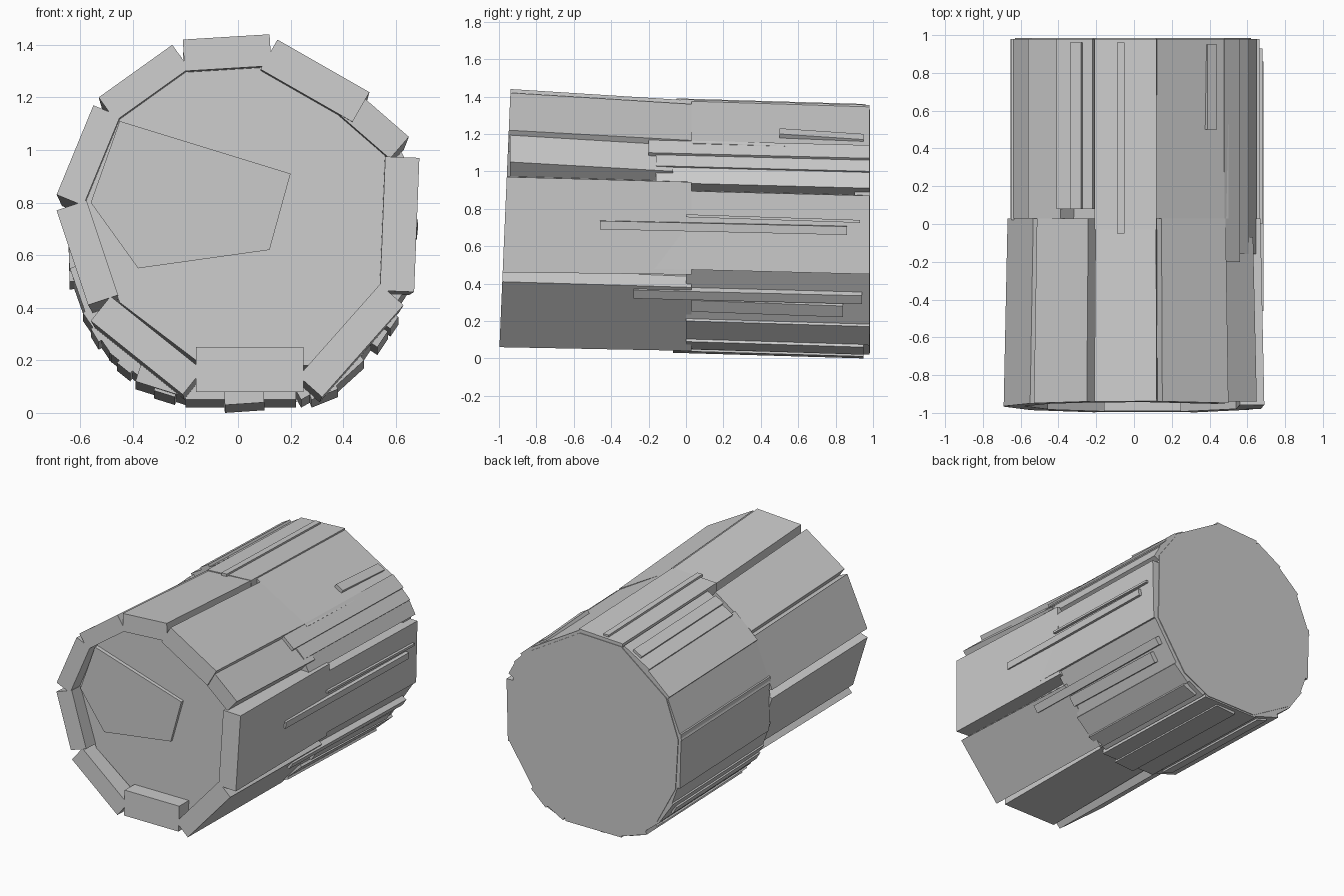
import bpy, bmesh
from mathutils import Vector

AXIS = Vector((0, 0.73))   # drum axis in the x, z plane


def prism(name, pts, y0, y1, drift=-0.04, scale=1.0, lean=0.0):
    """Extrude an (x, z) outline along y, sinking and shrinking toward the back."""
    bm = bmesh.new()
    front = [bm.verts.new((x, y0 + lean * z, z)) for x, z in pts]
    back = []
    for p in pts:
        q = AXIS + (Vector(p) - AXIS) * scale
        back.append(bm.verts.new((q.x, y1, q.y + drift)))
    bm.faces.new(front)
    bm.faces.new(back[::-1])
    n = len(pts)
    for i in range(n):
        j = (i + 1) % n
        bm.faces.new((front[i], front[j], back[j], back[i]))
    bmesh.ops.recalc_face_normals(bm, faces=bm.faces)
    me = bpy.data.meshes.new(name)
    bm.to_mesh(me)
    bm.free()
    ob = bpy.data.objects.new(name, me)
    bpy.context.collection.objects.link(ob)
    return ob


def plank(name, ax, az, bx, bz, t, y0, y1, **kw):
    """Board whose outer face spans a-b; thickness t goes toward the axis."""
    a, b = Vector((ax, az)), Vector((bx, bz))
    n = Vector((-(b - a).y, (b - a).x)).normalized()
    if n.dot(AXIS - (a + b) / 2) < 0:
        n = -n
    return prism(name, [a, b, b + n * t, a + n * t], y0, y1, **kw)


# Solid core, recessed behind the front ring, and the raised panel on it
core = [(-0.18, 1.31), (0.08, 1.32), (0.45, 1.10), (0.56, 0.98), (0.55, 0.45),
        (0.27, 0.18), (-0.16, 0.20), (-0.45, 0.42), (-0.60, 0.80), (-0.46, 1.11)]
prism("core", core, -0.89, 0.97, drift=-0.07, scale=0.98, lean=0.02)
prism("front_panel", [(-0.45, 1.11), (0.20, 0.91), (0.12, 0.62), (-0.38, 0.55), (-0.56, 0.80)],
      -0.895, -0.80, drift=0)

# Front ring of boards, outer edges clockwise from the top
front = [
    (-0.21, 1.42, 0.12, 1.44, 0.12),
    (0.15, 1.42, 0.50, 1.22, 0.13),
    (0.42, 1.25, 0.65, 1.05, 0.11),
    (0.69, 0.97, 0.67, 0.46, 0.13),
    (0.63, 0.41, 0.32, 0.06, 0.12),
    (0.25, 0.08, -0.16, 0.08, 0.17),
    (-0.21, 0.07, -0.56, 0.35, 0.12),
    (-0.57, 0.41, -0.69, 0.77, 0.12),
    (-0.69, 0.83, -0.55, 1.17, 0.11),
    (-0.53, 1.20, -0.25, 1.40, 0.11),
]
for i, p in enumerate(front):
    if i == 2:   # this board is set back from the front
        plank("front_board_3", *p[:4], 0.11, -0.94, -0.07, scale=0.97)
    else:
        drift = -0.02 if i in (3, 5) else -0.04
        plank(f"front_board_{i + 1}", *p, -1.0, 0.03, scale=0.97, lean=0.043, drift=drift)

# Rear ring, more and narrower boards, outer edges clockwise
rear = [
    (-0.21, 1.37, 0.12, 1.385, 0.20, -0.03),
    (0.12, 1.375, 0.50, 1.15, 0.20, 0.03),
    (0.48, 1.17, 0.56, 1.10, 0.12, -0.20),
    (0.54, 1.10, 0.61, 1.03, 0.12, -0.16),
    (0.59, 1.05, 0.65, 0.94, 0.12, -0.16),
    (0.665, 0.90, 0.655, 0.48, 0.14, -0.20),
    (0.65, 0.49, 0.44, 0.17, 0.14, 0.0),
    (0.48, 0.20, 0.37, 0.10, 0.12, 0.0),
    (0.40, 0.14, 0.24, 0.05, 0.12, 0.0),
    (0.22, 0.05, -0.20, 0.05, 0.18, -0.05),
    (-0.20, 0.06, -0.39, 0.12, 0.12, -0.05),
    (-0.34, 0.11, -0.49, 0.23, 0.12, 0.0),
    (-0.48, 0.22, -0.59, 0.38, 0.12, 0.0),
    (-0.58, 0.38, -0.64, 0.55, 0.12, 0.0),
    (-0.64, 0.50, -0.65, 0.87, 0.14, 0.02),
    (-0.655, 0.83, -0.54, 1.11, 0.16, 0.03),
    (-0.56, 1.10, -0.39, 1.25, 0.16, 0.03),
    (-0.41, 1.25, -0.22, 1.36, 0.16, 0.08),
]
for i, (ax, az, bx, bz, t, y0) in enumerate(rear):
    plank(f"rear_board_{i + 1}", ax, az, bx, bz, t, y0, 0.98, drift=-0.03)

# Thin raised strips lying on the boards
strips = [
    (0.39, 1.23, 0.44, 1.20, 0.50, 0.95),
    (0.685, 0.735, 0.68, 0.69, -0.46, 0.86),
    (0.68, 0.77, 0.68, 0.755, 0.0, 0.93),
    (0.61, 0.365, 0.58, 0.32, -0.28, 0.94),
    (0.57, 0.31, 0.53, 0.25, 0.03, 0.84),
    (0.38, 0.09, 0.28, 0.05, 0.0, 0.95),
    (0.10, 0.04, -0.05, 0.03, -0.07, 0.95),
    (-0.24, 0.06, -0.32, 0.085, 0.0, 0.95),
    (-0.41, 0.15, -0.46, 0.19, 0.0, 0.90),
    (-0.53, 0.27, -0.56, 0.32, 0.0, 0.90),
    (-0.34, 1.31, -0.28, 1.345, 0.08, 0.96),
    (-0.09, 1.39, -0.05, 1.39, -0.05, 0.96),
]
for i, (ax, az, bx, bz, y0, y1) in enumerate(strips):
    plank(f"strip_{i + 1}", ax, az, bx, bz, 0.06, y0, y1, drift=-0.03)

# Closing disc flush with the back ends of the boards
prism("back_plate", [(-0.20, 1.32), (0.11, 1.33), (0.48, 1.11), (0.61, 0.93), (0.62, 0.46),
                     (0.40, 0.13), (0.20, 0.03), (-0.18, 0.03), (-0.47, 0.20), (-0.61, 0.46),
                     (-0.63, 0.80), (-0.54, 1.06)], 0.90, 0.985, drift=0)
